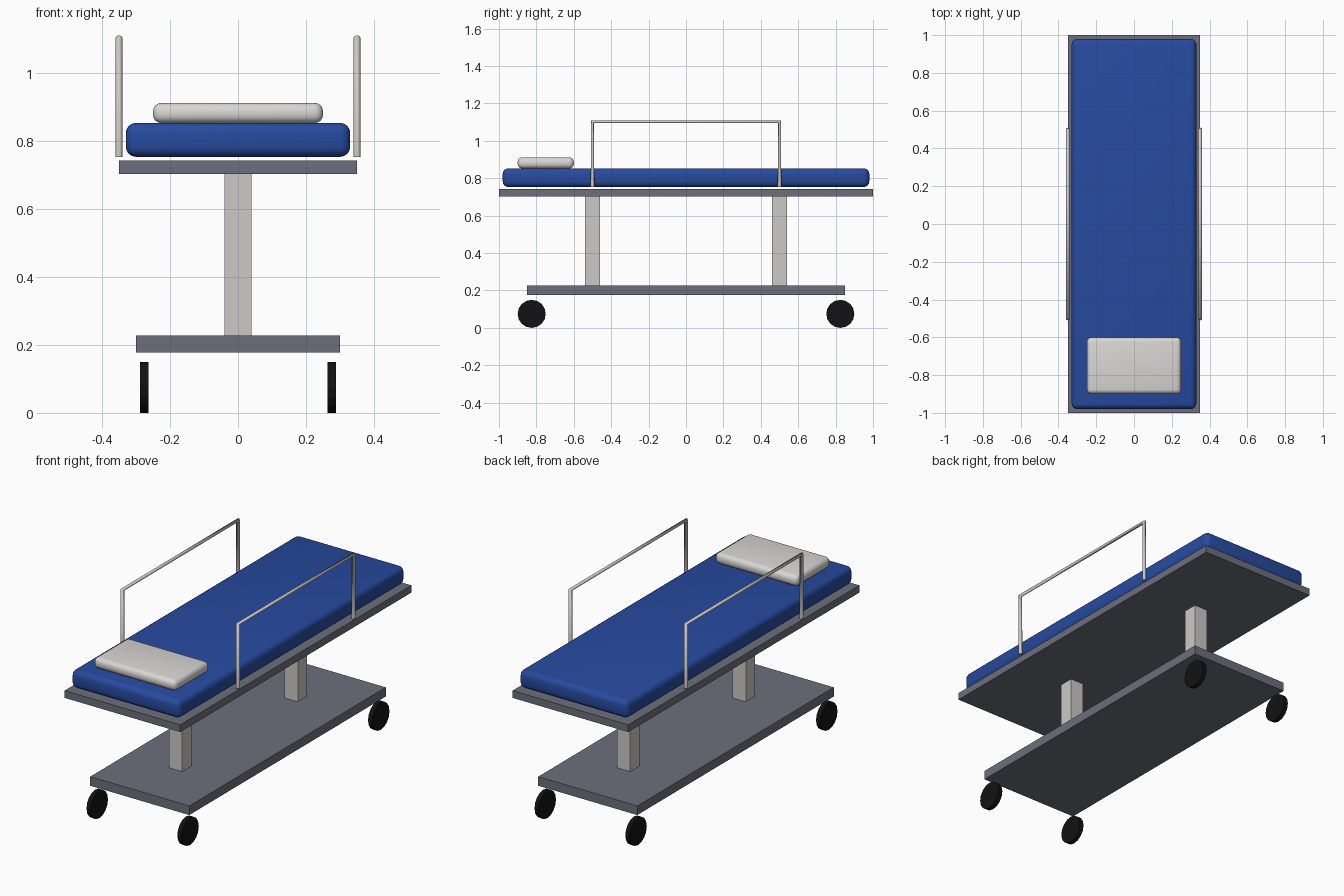
import bpy
import math

cube = bpy.data.objects.get("Cube")
if cube:
    bpy.data.objects.remove(cube, do_unlink=True)


def material(name, r, g, b):
    m = bpy.data.materials.new(name)
    m.use_nodes = True
    m.diffuse_color = (r, g, b, 1)
    for node in m.node_tree.nodes:
        if node.type == 'BSDF_PRINCIPLED':
            node.inputs["Base Color"].default_value = (r, g, b, 1)
    return m


frame_grey = material("frame grey", 0.15, 0.16, 0.2)
blue = material("mattress blue", 0.02, 0.07, 0.35)
linen = material("pillow linen", 0.7, 0.68, 0.65)
steel = material("light steel", 0.6, 0.59, 0.57)
rubber = material("black rubber", 0.006, 0.006, 0.006)


def box(name, size, centre, mat, bevel=0):
    bpy.ops.mesh.primitive_cube_add(size=1, location=centre)
    o = bpy.context.object
    o.name = name
    o.scale = size
    bpy.ops.object.transform_apply(location=False, rotation=False, scale=True)
    o.data.materials.append(mat)
    if bevel:
        mod = o.modifiers.new("soft edges", 'BEVEL')
        mod.width = bevel
        mod.segments = 4
        bpy.ops.object.shade_smooth()
    return o


# Base plate, bed deck and soft parts
box("base_plate", (0.6, 1.7, 0.05), (0, 0, 0.202), frame_grey)
box("bed_deck", (0.7, 2.0, 0.04), (0, 0, 0.722), frame_grey)
box("mattress", (0.66, 1.96, 0.1), (0, 0, 0.803), blue, 0.03)
box("pillow", (0.5, 0.3, 0.06), (0, -0.75, 0.882), linen, 0.025)

# Lifting columns
for end, y in (("front", -0.5), ("back", 0.5)):
    box(end + "_column", (0.08, 0.08, 0.48), (0, y, 0.465), steel)

for side, s in (("left", 1), ("right", -1)):
    # Side rail: a bent tube
    curve = bpy.data.curves.new(side + "_rail", 'CURVE')
    curve.dimensions = '3D'
    curve.bevel_depth = 0.01
    curve.bevel_resolution = 4
    curve.use_fill_caps = True
    path = curve.splines.new('POLY')
    path.points.add(3)
    corners = ((-0.5, 0.753), (-0.5, 1.103), (0.5, 1.103), (0.5, 0.753))
    for point, (y, z) in zip(path.points, corners):
        point.co = (s * 0.35, y, z, 1)
    curve.materials.append(steel)
    rail = bpy.data.objects.new(side + "_rail", curve)
    bpy.context.collection.objects.link(rail)

    # Wheels
    for end, y in (("front", -0.825), ("back", 0.825)):
        bpy.ops.mesh.primitive_cylinder_add(
            vertices=16, radius=0.075, depth=0.025,
            location=(s * 0.275, y, 0.075), rotation=(0, math.pi / 2, 0))
        wheel = bpy.context.object
        wheel.name = end + "_" + side + "_wheel"
        wheel.data.materials.append(rubber)
